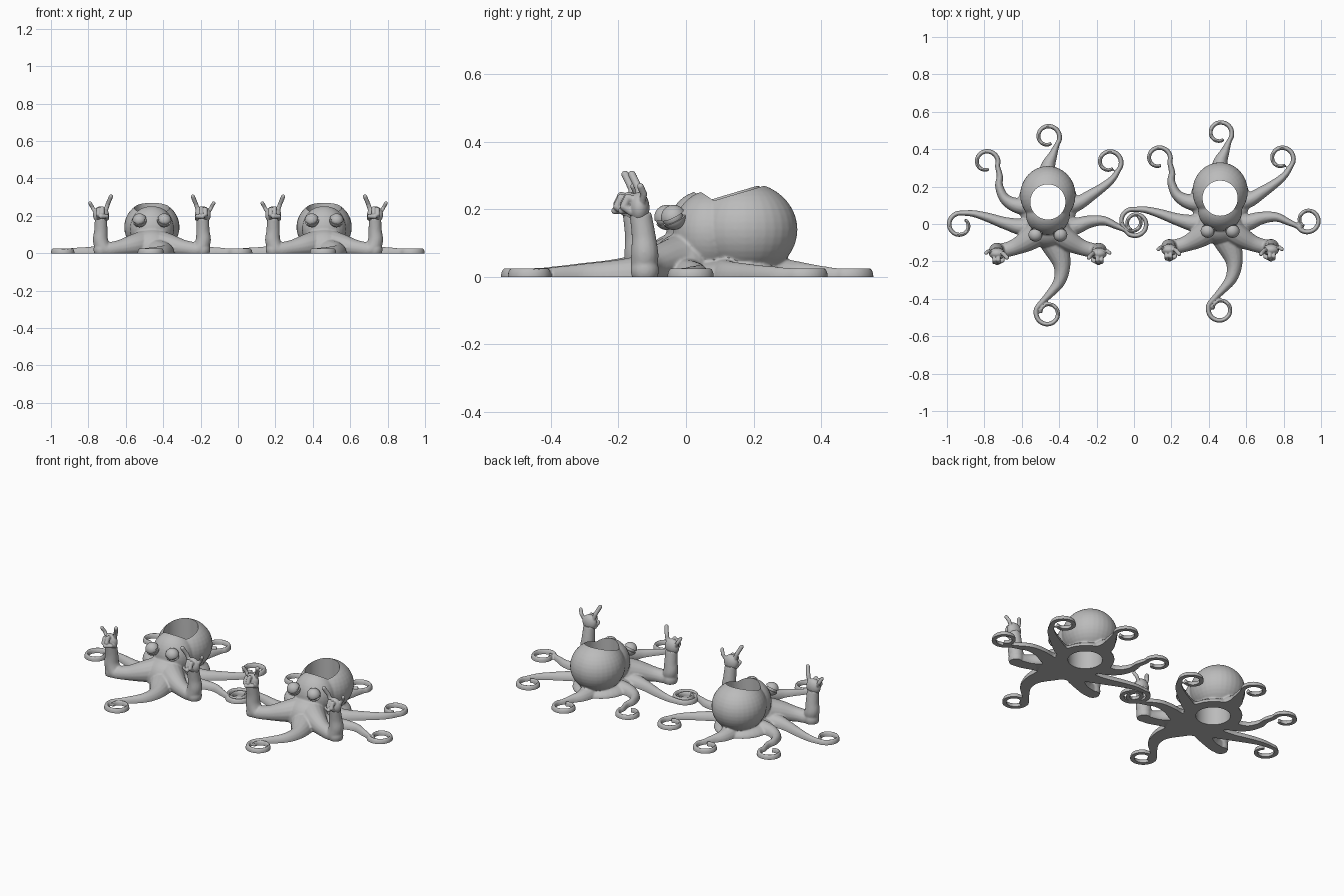
import bpy, bmesh
from math import sin, cos, pi, radians
from mathutils import Vector, Matrix

old = bpy.data.objects.get("Cube")
if old:
    bpy.data.objects.remove(old)

grey = bpy.data.materials.new("clay_grey")
grey.use_nodes = True
tone = (0.5, 0.5, 0.5, 1)
grey.diffuse_color = tone
grey.node_tree.nodes["Principled BSDF"].inputs["Base Color"].default_value = tone


def ball(bm, centre, size):
    """Ellipsoid with the given half sizes."""
    mat = Matrix.Translation(centre) @ Matrix.Diagonal((*size, 1))
    bmesh.ops.create_uvsphere(bm, u_segments=32, v_segments=20, radius=1, matrix=mat)


def spline(points, steps=8):
    """Catmull-Rom through points of any dimension."""
    pts = [Vector(p) for p in points]
    pts = [2 * pts[0] - pts[1]] + pts + [2 * pts[-1] - pts[-2]]
    out = []
    for a, b, c, d in zip(pts, pts[1:], pts[2:], pts[3:]):
        for i in range(steps):
            t = i / steps
            out.append(0.5 * (2 * b + (c - a) * t + (2 * a - 5 * b + 4 * c - d) * t * t
                              + (3 * b - a - 3 * c + d) * t ** 3))
    return out + [pts[-2]]


def tube(bm, path, widths, heights, side=None, sides=16):
    """Skin a path with elliptical rings."""
    rings = []
    for i, p in enumerate(path):
        t = (path[min(i + 1, len(path) - 1)] - path[max(i - 1, 0)]).normalized()
        s = side or Vector((0, 0, 1)).cross(t).normalized()
        up = t.cross(s).normalized()
        ring = [2 * pi * k / sides for k in range(sides)]
        rings.append([bm.verts.new(p + s * cos(a) * widths[i] + up * sin(a) * heights[i])
                      for a in ring])
    for r, q in zip(rings, rings[1:]):
        for k in range(sides):
            j = (k + 1) % sides
            bm.faces.new((r[k], r[j], q[j], q[k]))
    bm.faces.new(rings[0][::-1])
    bm.faces.new(rings[-1])


def tentacle(bm, root, centre, start, sweep):
    """Tapering arm lying on the ground; root rows are x, y, half width."""
    n, r0, r1, tip = 14, 0.064, 0.038, 0.009
    rows = list(root)
    for i in range(n + 1):
        f = i / n
        a, r = radians(start + sweep * f), r0 + (r1 - r0) * f ** 1.5
        rows.append((centre[0] + r * cos(a), centre[1] + r * sin(a), 0.0135 + (tip - 0.0135) * f))
    rows = spline([(x, y, w) for x, y, w in rows], 6)
    path = [Vector((x, y, 0)) for x, y, w in rows]
    widths = [w for x, y, w in rows]
    tube(bm, path, widths, [0.026 + 0.75 * max(0, w - 0.012) for w in widths])


def finger(bm, joints, radius):
    """Chain of round segments."""
    for a, b in zip(joints, joints[1:]):
        a, b = Vector(a), Vector(b)
        d = (b - a).normalized()
        s = d.cross(Vector((0.3, 1, 0.1))).normalized()
        tube(bm, [a, b], [radius] * 2, [radius] * 2, s)
    for j in joints:
        ball(bm, j, [radius] * 3)


def make(name, bm, voxel=None, smooth=0, cutters=()):
    """Turn a bmesh into a finished object, blending and cutting it."""
    bmesh.ops.recalc_face_normals(bm, faces=bm.faces)
    mesh = bpy.data.meshes.new(name)
    bm.to_mesh(mesh)
    bm.free()
    obj = bpy.data.objects.new(name, mesh)
    bpy.context.collection.objects.link(obj)
    if voxel:
        m = obj.modifiers.new("blend", 'REMESH')
        m.mode, m.voxel_size = 'VOXEL', voxel
        m = obj.modifiers.new("soften", 'SMOOTH')
        m.factor, m.iterations = 0.5, smooth
    for c in cutters:
        m = obj.modifiers.new("cut", 'BOOLEAN')
        m.operation, m.object, m.solver = 'DIFFERENCE', c, 'EXACT'
    bpy.context.view_layer.update()
    done = bpy.data.meshes.new_from_object(obj.evaluated_get(bpy.context.evaluated_depsgraph_get()))
    obj.modifiers.clear()
    obj.data = done
    done.materials.clear()
    done.materials.append(grey)
    bpy.ops.object.select_all(action='DESELECT')
    obj.select_set(True)
    bpy.context.view_layer.objects.active = obj
    bpy.ops.object.shade_smooth_by_angle(angle=radians(40))
    return obj


# Cutters: the ground plane and the bore through the head
bm = bmesh.new()
bmesh.ops.create_cube(bm, size=2, matrix=Matrix.Translation((0, 0, -1)))
ground_cutter = make("ground_cutter", bm)
bm = bmesh.new()
bmesh.ops.create_cone(bm, cap_ends=True, segments=64, radius1=0.094, radius2=0.094,
                      depth=1, matrix=Matrix.Translation((0, 0.128, 0.1)))
bore_cutter = make("bore_cutter", bm)

# Head and web
bm = bmesh.new()
ball(bm, (0, 0.165, 0.14), (0.148, 0.155, 0.14))
ball(bm, (0, 0.06, 0.13), (0.118, 0.108, 0.125))
ball(bm, (0, 0.12, 0), (0.16, 0.17, 0.06))
ball(bm, (0, -0.02, 0.02), (0.125, 0.1, 0.11))

# Six curled tentacles
tentacle(bm, [(0, 0, .1), (.04, -.1, .075), (.075, -.21, .046), (.06, -.3, .032),
              (0, -.375, .02)], (0, -.466), 150, 390)
tentacle(bm, [(0, .03, .07), (-.12, -.005, .05), (-.22, .012, .034), (-.32, .045, .025),
              (-.4, .066, .018)], (-.468, .005), 80, 330)
tentacle(bm, [(0, .12, .07), (-.14, .105, .046), (-.225, .14, .03), (-.26, .21, .022),
              (-.257, .265, .017)], (-.329, .34), -20, 310)
tentacle(bm, [(0, .2, .07), (0, .31, .042), (.025, .375, .025)], (0, .475), -40, 340)
tentacle(bm, [(0, .12, .07), (.13, .11, .044), (.24, .17, .03), (.335, .24, .02)],
         (.329, .34), -40, 340)
tentacle(bm, [(0, .03, .07), (.12, -.005, .05), (.22, .022, .034), (.3, .027, .025),
              (.365, 0, .018)], (.468, .01), 210, 390)

# Two raised front arms
for s in (-1, 1):
    rows = spline([(s * .02, 0, .05, .085), (s * .1, -.07, .04, .062), (s * .18, -.115, .026, .043),
                   (s * .25, -.133, .022, .041), (s * .274, -.132, .065, .041),
                   (s * .273, -.135, .12, .036), (s * .272, -.145, .19, .033)])
    across = Vector((.45, s, 0)).normalized()
    tube(bm, [Vector(r[:3]) for r in rows], [r[3] for r in rows], [r[3] for r in rows], across)
    ball(bm, (s * .272, -.132, .02), (.04, .042, .045))
body = make("body", bm, 0.005, 5, (ground_cutter, bore_cutter))
for c in (ground_cutter, bore_cutter):
    bpy.data.objects.remove(c)
parts = [body]

for s, label in ((-1, "right"), (1, "left")):
    # Hand with raised first and last fingers, the rest folded
    bm = bmesh.new()
    ball(bm, (s * .272, -.148, .205), (.043, .03, .046))
    finger(bm, [(s * .248, -.145, .225), (s * .236, -.15, .262), (s * .219, -.17, .303)], .0115)
    finger(bm, [(s * .3, -.14, .215), (s * .318, -.135, .245), (s * .33, -.145, .268)], .01)
    for x, top in ((.265, .24), (.286, .234)):
        finger(bm, [(s * x, -.145, top - .01), (s * x, -.182, top), (s * x, -.194, top - .026),
                    (s * x, -.172, top - .042)], .0115)
    finger(bm, [(s * .24, -.15, .185), (s * .242, -.185, .198), (s * .272, -.2, .196)], .011)
    parts.append(make("hand_" + label, bm, 0.003, 3))

    # Eyeball with heavy lids
    bm = bmesh.new()
    ball(bm, (s * .066, -.05, .176), (.03, .031, .03))
    parts.append(make("eye_" + label, bm))
    for name, tilt in (("upper_lid_", 25), ("lower_lid_", 215)):
        bm = bmesh.new()
        ball(bm, (0, 0, 0), (.038, .037, .037))
        bmesh.ops.bisect_plane(bm, geom=bm.verts[:] + bm.edges[:] + bm.faces[:],
                               plane_co=(0, 0, .007), plane_no=(0, 0, 1), clear_inner=True)
        bmesh.ops.holes_fill(bm, edges=[e for e in bm.edges if e.is_boundary])
        turn = Matrix.Rotation(s * radians(15), 4, 'Y') @ Matrix.Rotation(-radians(tilt - 50 if tilt < 90 else tilt - 60), 4, 'X')
        bm.transform(Matrix.Translation((s * .066, -.047, .176)) @ turn)
        parts.append(make(name + label, bm))

# Place the pair side by side
for obj in parts:
    twin = obj.copy()
    twin.name = "second_" + obj.name
    bpy.context.collection.objects.link(twin)
    obj.location = (-.4605, -.01, 0)
    twin.location = (.4605, .01, 0)
